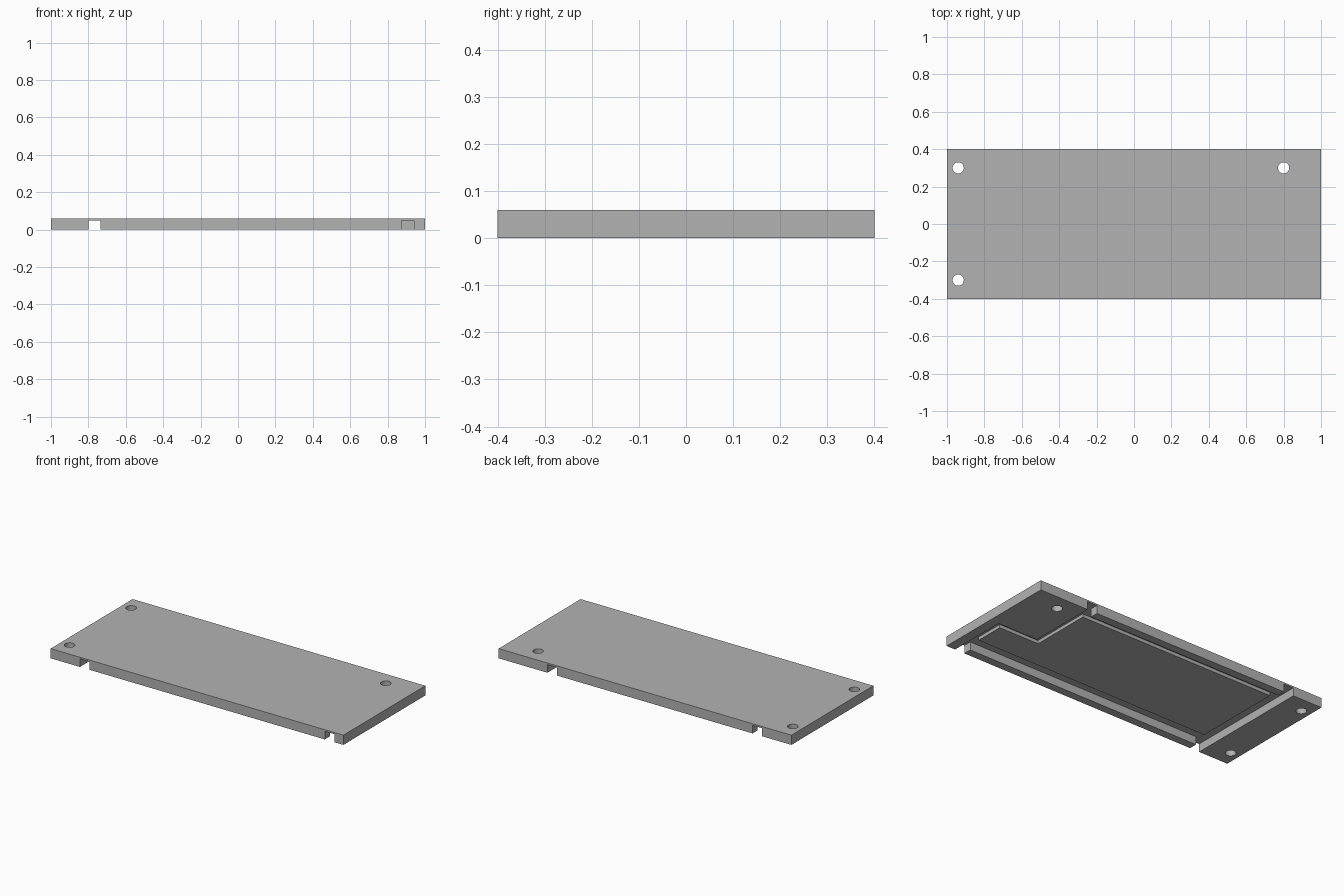
import bpy
import bmesh
import math

cube = bpy.data.objects.get("Cube")
if cube:
    bpy.data.objects.remove(cube, do_unlink=True)

grey = bpy.data.materials.new("plain_grey")
grey.use_nodes = True
GREY = (0.45, 0.45, 0.45, 1.0)
grey.diffuse_color = GREY
grey.node_tree.nodes["Principled BSDF"].inputs["Base Color"].default_value = GREY


def prism(name, outline, bottom, top):
    """Extrude a flat outline between two heights."""
    bm = bmesh.new()
    face = bm.faces.new([bm.verts.new((x, y, bottom)) for x, y in outline])
    result = bmesh.ops.extrude_face_region(bm, geom=[face])
    raised = [v for v in result["geom"] if isinstance(v, bmesh.types.BMVert)]
    bmesh.ops.translate(bm, verts=raised, vec=(0, 0, top - bottom))
    bmesh.ops.recalc_face_normals(bm, faces=bm.faces)
    mesh = bpy.data.meshes.new(name)
    bm.to_mesh(mesh)
    bm.free()
    mesh.materials.append(grey)
    obj = bpy.data.objects.new(name, mesh)
    bpy.context.collection.objects.link(obj)
    return obj


def combine(target, tool, operation):
    """Apply a boolean and discard its helper."""
    mod = target.modifiers.new("combine", "BOOLEAN")
    mod.object = tool
    mod.operation = operation
    mod.solver = "EXACT"
    bpy.context.view_layer.objects.active = target
    bpy.ops.object.modifier_apply(modifier=mod.name)
    bpy.data.objects.remove(tool, do_unlink=True)


def circle(x, y, radius, sides=32):
    turns = [math.tau * i / sides for i in range(sides)]
    return [(x + radius * math.cos(a), y + radius * math.sin(a)) for a in turns]


# Rectangular plate
plate = prism("base_plate", [(-1, -.4), (1, -.4), (1, .4), (-1, .4)], 0, .06)

# Underside pocket with channel exits through the front and back edges
LEFT, IN_LEFT = -.80, -.735       # channel at the right-hand end
RIGHT, IN_RIGHT = .94, .873       # wide end of the pocket
STEP, IN_STEP = .667, .60         # narrow end of the pocket
OUT, RIM = .5, .35
pocket = prism("pocket_cutter", [
    (LEFT, -OUT), (IN_LEFT, -OUT), (IN_LEFT, -RIM), (IN_RIGHT, -RIM),
    (IN_RIGHT, -OUT), (RIGHT, -OUT), (RIGHT, -.03), (STEP, -.03),
    (STEP, OUT), (IN_STEP, OUT), (IN_STEP, RIM), (IN_LEFT, RIM),
    (IN_LEFT, OUT), (LEFT, OUT)], -.1, .05)
combine(plate, pocket, "DIFFERENCE")

# Shallow stepped island inside the pocket
island = prism("raised_island", [
    (IN_LEFT, -.28), (IN_RIGHT, -.28), (IN_RIGHT, -.10),
    (IN_STEP, -.10), (IN_STEP, .28), (IN_LEFT, .28)], .03, .055)
combine(plate, island, "UNION")

# Screw holes
for x, y in [(-.94, .3), (-.94, -.3), (.8, .3)]:
    combine(plate, prism("hole_cutter", circle(x, y, .03), -.1, .1), "DIFFERENCE")

plate.select_set(True)
bpy.context.view_layer.objects.active = plate
bpy.ops.object.shade_smooth_by_angle(angle=math.radians(30))
